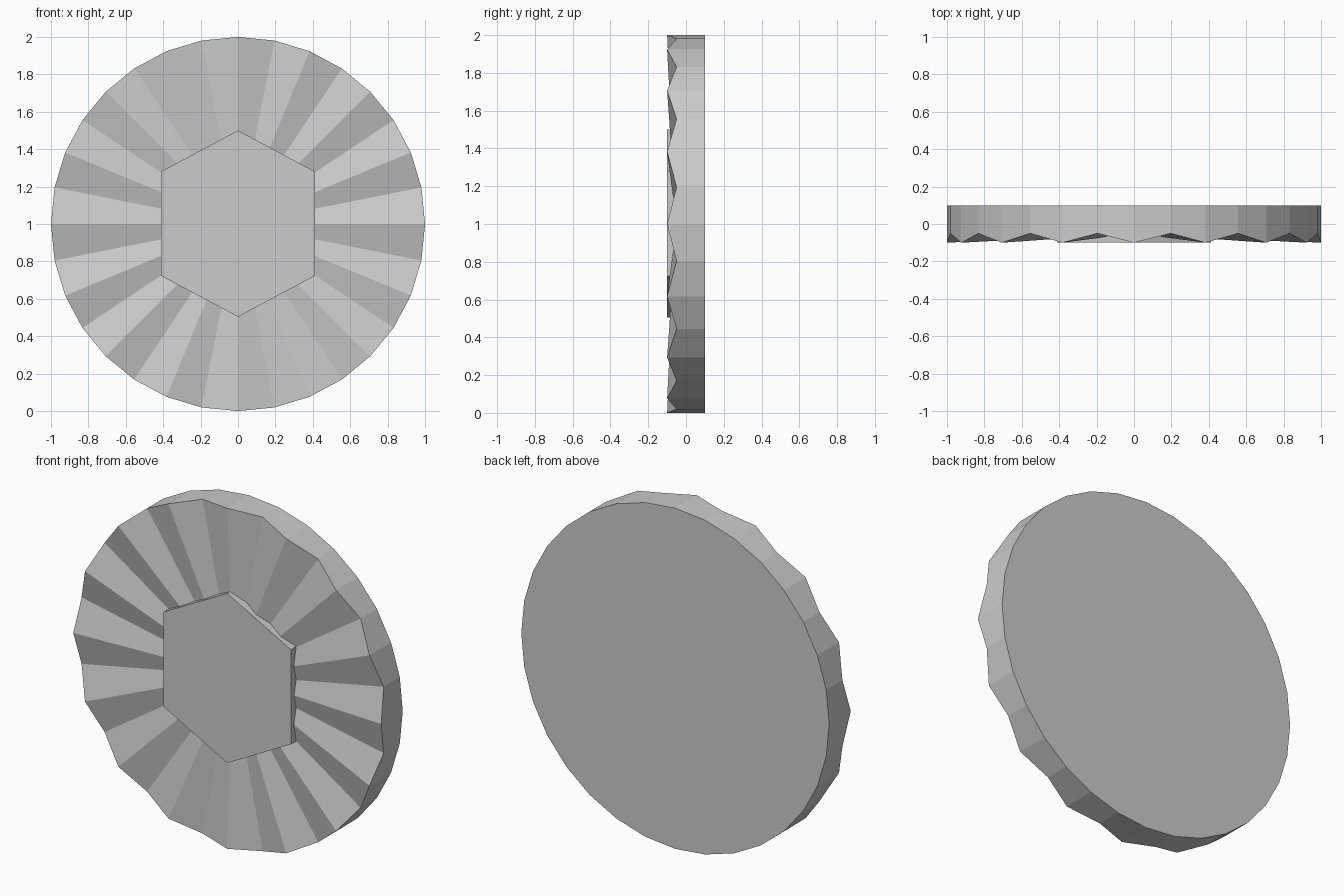
import bpy, bmesh
from math import sin, cos, pi

cube = bpy.data.objects.get("Cube")
if cube:
    bpy.data.objects.remove(cube, do_unlink=True)

# Single plain colour
grey = bpy.data.materials.new("light_grey")
grey.use_nodes = True
colour = (0.6, 0.6, 0.6, 1)
grey.diffuse_color = colour
grey.node_tree.nodes["Principled BSDF"].inputs["Base Color"].default_value = colour

SIDES = 32
BACK, PEAK, VALLEY = 0.1, -0.1, -0.05


def finish(bm, name):
    bmesh.ops.recalc_face_normals(bm, faces=bm.faces)
    mesh = bpy.data.meshes.new(name)
    bm.to_mesh(mesh)
    bm.free()
    mesh.materials.append(grey)
    obj = bpy.data.objects.new(name, mesh)
    bpy.context.collection.objects.link(obj)
    return obj


# Fluted disc: flat back, rim alternating between ridge and groove
bm = bmesh.new()
front, back = [], []
for i in range(SIDES):
    a = 2 * pi * i / SIDES
    x, z = sin(a), 1 + cos(a)
    front.append(bm.verts.new((x, VALLEY if i % 2 else PEAK, z)))
    back.append(bm.verts.new((x, BACK, z)))
hub = bm.verts.new((0, VALLEY, 1))
for i in range(SIDES):
    j = (i + 1) % SIDES
    bm.faces.new((hub, front[i], front[j]))
    bm.faces.new((front[i], back[i], back[j], front[j]))
bm.faces.new(back)
finish(bm, "fluted_disc")

# Raised hexagonal boss in the middle of the front
outline = [(0, 0.498), (0.413, 0.278), (0.413, -0.278),
           (0, -0.498), (-0.413, -0.278), (-0.413, 0.278)]
bm = bmesh.new()
face = bm.faces.new([bm.verts.new((x, PEAK, 1.002 + z)) for x, z in outline])
ext = bmesh.ops.extrude_face_region(bm, geom=[face], use_keep_orig=True)
moved = [v for v in ext["geom"] if isinstance(v, bmesh.types.BMVert)]
bmesh.ops.translate(bm, verts=moved, vec=(0, 0.12, 0))
finish(bm, "hexagonal_boss")
